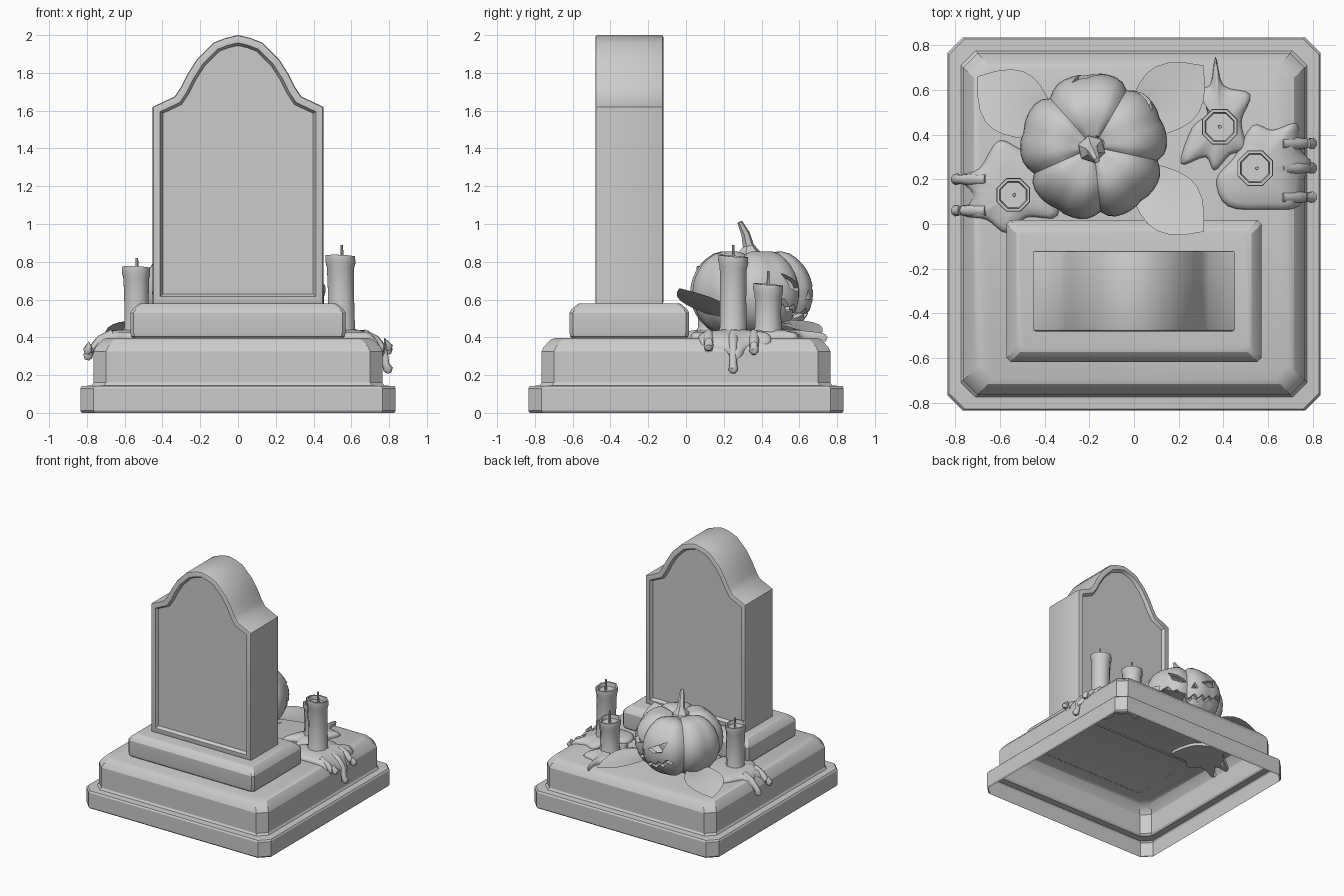
import bpy, bmesh, random
from math import sin, cos, pi, radians
from mathutils import Vector

cube = bpy.data.objects.get("Cube")
if cube:
    bpy.data.objects.remove(cube)
random.seed(4)

stone = bpy.data.materials.new("plain_grey")
stone.use_nodes = True
stone.diffuse_color = (0.6, 0.6, 0.6, 1)
stone.node_tree.nodes["Principled BSDF"].inputs["Base Color"].default_value = (0.6, 0.6, 0.6, 1)


def smooth(ob, angle=35):
    bpy.ops.object.select_all(action='DESELECT')
    ob.select_set(True)
    bpy.context.view_layer.objects.active = ob
    bpy.ops.object.shade_smooth_by_angle(angle=radians(angle))


def finish(name, bm, angle=35):
    bmesh.ops.recalc_face_normals(bm, faces=bm.faces)
    me = bpy.data.meshes.new(name)
    bm.to_mesh(me)
    bm.free()
    me.materials.append(stone)
    ob = bpy.data.objects.new(name, me)
    bpy.context.collection.objects.link(ob)
    smooth(ob, angle)
    return ob


def apply_modifiers(ob):
    bpy.context.view_layer.objects.active = ob
    for mod in list(ob.modifiers):
        bpy.ops.object.modifier_apply(modifier=mod.name)


def loft(name, rings, cap_start=True, cap_end=True, angle=35):
    """Skin a list of equal-length point rings."""
    bm = bmesh.new()
    rows = [[bm.verts.new(p) for p in ring] for ring in rings]
    for a, b in zip(rows, rows[1:]):
        for i in range(len(a)):
            j = (i + 1) % len(a)
            bm.faces.new((a[i], a[j], b[j], b[i]))
    if cap_start:
        bm.faces.new(rows[0][::-1])
    if cap_end:
        bm.faces.new(rows[-1])
    return finish(name, bm, angle)


def tube(name, points, radii, sides=8, angle=50):
    """Round tube through points, one radius per point."""
    pts = [Vector(p) for p in points]
    rings = []
    for i, p in enumerate(pts):
        way = (pts[min(i + 1, len(pts) - 1)] - pts[max(i - 1, 0)]).normalized()
        side = way.cross(Vector((0.3, 1, 0))).normalized()
        other = way.cross(side)
        rings.append([p + radii[i] * (cos(t) * side + sin(t) * other)
                      for t in (2 * pi * k / sides for k in range(sides))])
    return loft(name, rings, angle=angle)


# Stepped plinth: open-bottomed slabs with clipped corners
def slab(name, half_x, half_y, centre_y, cut, profile):
    rings = []
    for inset, z in profile:
        x, y = half_x - inset, half_y - inset
        c = cut * (1 - inset)
        quarter = [(x, y - c), (x - c, y)]
        ring = quarter + [(-a, b) for a, b in quarter[::-1]]
        ring += [(-a, -b) for a, b in ring]
        rings.append([(a, b + centre_y, z) for a, b in ring])
    return loft(name, rings, cap_start=False, angle=25)


slab("base_slab", 0.835, 0.835, 0, 0.07,
     [(0.008, 0), (0, 0.012), (0, 0.13), (0.008, 0.142), (0.06, 0.145), (0.07, 0.16),
      (0.07, 0.325), (0.083, 0.35), (0.118, 0.388), (0.145, 0.397)])
slab("upper_step", 0.57, 0.317, -0.3, 0.018,
     [(0.02, 0.39), (0.004, 0.405), (0, 0.425), (0, 0.53), (0.012, 0.55), (0.045, 0.577), (0.06, 0.58)])

# Headstone with a framed, sunken panel on both sides
half = [(0.452, 0.575), (0.452, 1.62), (0.335, 1.675), (0.305, 1.72), (0.27, 1.79),
        (0.217, 1.873), (0.13, 1.96), (0.065, 1.985)]
outline = half + [(0, 2.0)] + [(-x, z) for x, z in half[::-1]]
bm = bmesh.new()
front = [bm.verts.new((x, -0.48, z)) for x, z in outline]
back = [bm.verts.new((x, -0.12, z)) for x, z in outline]
panels = [bm.faces.new(front), bm.faces.new(back[::-1])]
for i in range(len(outline)):
    j = (i + 1) % len(outline)
    bm.faces.new((front[j], front[i], back[i], back[j]))
bmesh.ops.recalc_face_normals(bm, faces=bm.faces)
rim = [e for f in panels for e in f.edges]
bmesh.ops.bevel(bm, geom=rim, offset=0.012, segments=2, affect='EDGES', profile=0.5)
panels = [f for f in bm.faces if abs(f.normal.y) > 0.99 and f.calc_area() > 0.5]
bmesh.ops.inset_region(bm, faces=panels, thickness=0.028, use_even_offset=True)
bmesh.ops.inset_region(bm, faces=panels, thickness=0.014, depth=-0.025, use_even_offset=True)
finish("headstone", bm, 30)

# Pumpkin: five deep creases with a shallow groove between each
PX, PY, PZ = -0.18, 0.345, 0.635
SEG, ROWS = 60, 18


def pumpkin_point(v, a):
    deep = 1 - abs(sin(2.5 * (a + radians(13))))
    shallow = 1 - abs(sin(5 * (a + radians(13))))
    s = sin(v) ** 0.8
    r = 0.33 * s * (1 - 0.10 * deep ** 3 - 0.03 * shallow ** 2)
    z = 0.25 * cos(v) * (1 - 0.09 * deep ** 3)
    z -= 0.07 * max(0, 1 - s / 0.55) * (1 if v < pi / 2 else -1)
    return (PX + r * cos(a), PY + r * sin(a), PZ + z)


rings = [[pumpkin_point(0.1 + (pi - 0.2) * k / ROWS, 2 * pi * i / SEG) for i in range(SEG)]
         for k in range(ROWS + 1)]
pumpkin = loft("pumpkin", rings, angle=45)
mod = pumpkin.modifiers.new("wall", 'SOLIDIFY')
mod.thickness, mod.offset = 0.03, -1
apply_modifiers(pumpkin)

# Carved face: slanted eyes, nose and jagged mouth cut through the wall
eye = [(0.055, 0.66), (0.19, 0.74), (0.17, 0.66), (0.11, 0.64)]
nose = [(-0.025, 0.60), (0.025, 0.60), (0, 0.65)]
top_lip, low_lip = [], []
for k in range(-7, 8):
    x, tooth = k * 0.033, (k % 2) * 0.03
    curve = 1.3 * x * x
    top_lip.append((x, 0.555 + curve - tooth))
    low_lip.append((x, 0.515 + curve - tooth * 0.9 + 0.01))
mouth = low_lip + top_lip[::-1]
turn = radians(70)
out, across = Vector((cos(turn), sin(turn), 0)), Vector((-sin(turn), cos(turn), 0))
for n, shape in enumerate([eye, [(-x, z) for x, z in eye[::-1]], nose, mouth]):
    cutter = loft("face_cutter", [[Vector((PX, PY, z)) + out * d + across * x for x, z in shape]
                                  for d in (0.1, 0.5)])
    cutter.hide_render = True
    mod = pumpkin.modifiers.new("carve", 'BOOLEAN')
    mod.object, mod.operation, mod.solver = cutter, 'DIFFERENCE', 'EXACT'
    apply_modifiers(pumpkin)
    bpy.data.objects.remove(cutter)
smooth(pumpkin, 40)

# Pumpkin stem
tube("pumpkin_stem", [(-0.19, 0.335, 0.79), (-0.19, 0.335, 0.85), (-0.188, 0.33, 0.885),
                      (-0.18, 0.315, 0.95), (-0.165, 0.285, 1.01)],
     [0.07, 0.06, 0.03, 0.023, 0.014], sides=6, angle=25)


# Leaves: a pointed oval blade, folded slightly along the middle
def leaf(name, root, tip, width, z_root, z_tip, arch):
    a, b = Vector(root), Vector(tip)
    way = b - a
    side = Vector((-way.y, way.x)).normalized()
    bm = bmesh.new()
    rows = []
    for k in range(9):
        t = k / 8
        w = width * (0.35 + 0.65 * sin(pi * min(1, t / 0.9) * 0.62)) * (1 - t ** 4)
        row = []
        for s in (-1, -0.5, 0, 0.5, 1):
            p = a + way * t + side * w * s
            z = z_root + (z_tip - z_root) * t + arch * sin(pi * t) + 0.02 * abs(s) * (1 - t)
            row.append(bm.verts.new((p.x, p.y, z)))
        rows.append(row)
    for p, q in zip(rows, rows[1:]):
        for i in range(4):
            bm.faces.new((p[i], p[i + 1], q[i + 1], q[i]))
    bmesh.ops.remove_doubles(bm, verts=bm.verts, dist=0.001)
    return finish(name, bm, 60)


leaf("leaf_back_right", (-0.38, 0.42), (-0.70, 0.66), 0.17, 0.47, 0.41, 0.03)
leaf("leaf_back_left", (0.0, 0.42), (0.31, 0.71), 0.17, 0.47, 0.41, 0.03)
leaf("leaf_front_left", (0.0, 0.24), (0.31, -0.035), 0.16, 0.47, 0.66, 0.0)


# Candles with a sunken top and a wick
def candle(name, x, y, radius, top, wick_top):
    rings = []
    profile = [(1.1, 0.41), (0.95, 0.45), (0.93, 0.4 + (top - 0.4) * 0.5), (0.97, top - 0.06),
               (1.08, top - 0.03), (1.05, top), (0.88, top), (0.82, top - 0.03)]
    lean = random.uniform(-0.01, 0.01)
    for scale, z in profile:
        rings.append([(x + lean * (z - 0.4) / 0.4 + radius * scale * cos(t),
                       y + radius * scale * sin(t), z + 0.008 * cos(t + 2))
                      for t in (2 * pi * (i + 0.5) / 8 for i in range(8))])
    loft(name, rings, angle=50)
    tube(name + "_wick", [(x, y, top - 0.05), (x, y, wick_top)], [0.009, 0.007], sides=6)


candle("candle_right", -0.535, 0.13, 0.075, 0.77, 0.82)
candle("candle_tall", 0.55, 0.25, 0.08, 0.83, 0.89)
candle("candle_short", 0.385, 0.435, 0.08, 0.68, 0.75)


# Wax puddles that sag over the plinth's sloping edge
def sag(x, y, lift):
    over = max(0, abs(x) - 0.70)
    x = max(-0.79, min(0.79, x))
    return (x, y, 0.397 + lift - over * 1.0)


def puddle(name, cx, cy, blob):
    n, steps, line = len(blob), 4, []
    for i in range(n):
        p = [Vector(blob[(i + k) % n]) for k in (-1, 0, 1, 2)]
        for s in range(steps):
            t = s / steps
            line.append(0.5 * (2 * p[1] + (p[2] - p[0]) * t
                               + (2 * p[0] - 5 * p[1] + 4 * p[2] - p[3]) * t * t
                               + (3 * p[1] - p[0] - 3 * p[2] + p[3]) * t ** 3))
    rings = [[sag(cx + (q.x - cx) * f, cy + (q.y - cy) * f, lift) for q in line]
             for f, lift in ((0.97, -0.02), (1, 0.005), (0.96, 0.02), (0.85, 0.03), (0.55, 0.04), (0.2, 0.045))]
    loft(name, rings, angle=60)


puddle("wax_right", -0.535, 0.13, [(-0.78, 0.21), (-0.69, 0.25), (-0.61, 0.37), (-0.52, 0.34), (-0.38, 0.25),
                                   (-0.34, 0.04), (-0.48, 0.03), (-0.57, -0.04), (-0.66, 0.02), (-0.76, 0.04), (-0.72, 0.13)])
puddle("wax_tall", 0.55, 0.25, [(0.53, 0.44), (0.62, 0.42), (0.73, 0.45), (0.74, 0.34), (0.80, 0.27), (0.76, 0.2),
                                (0.74, 0.08), (0.6, 0.065), (0.42, 0.08), (0.37, 0.2), (0.45, 0.3)])
puddle("wax_short", 0.385, 0.435, [(0.365, 0.75), (0.40, 0.62), (0.52, 0.58), (0.48, 0.46), (0.5, 0.34), (0.43, 0.31),
                                   (0.36, 0.24), (0.32, 0.30), (0.21, 0.27), (0.26, 0.43), (0.33, 0.5), (0.27, 0.61), (0.34, 0.62)])

# Wax drips: (side, y, lowest z)
for i, (side, y, low) in enumerate([(1, 0.25, 0.21), (1, 0.12, 0.33), (1, 0.36, 0.31), (-1, 0.2, 0.28), (-1, 0.06, 0.31)]):
    tube("wax_drip_%d" % (i + 1),
         [(side * 0.66, y, 0.42), (side * 0.725, y, 0.385), (side * 0.77, y, 0.34), (side * 0.782, y, low + 0.05),
          (side * 0.795, y, low + 0.02), (side * 0.8, y, low)],
         [0.025, 0.028, 0.022, 0.02, 0.027, 0.012])
